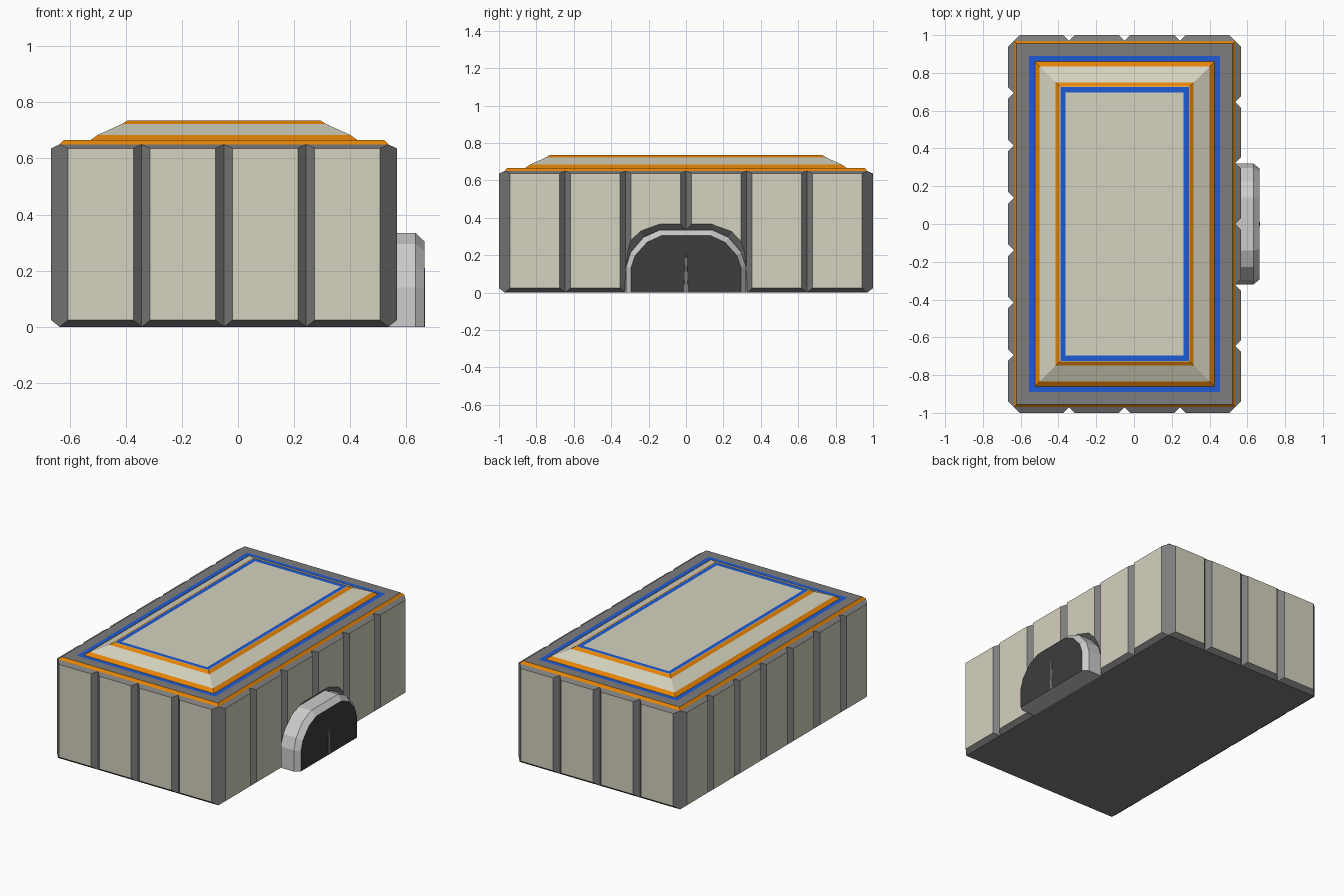
import bpy, bmesh
from mathutils import Vector

if "Cube" in bpy.data.objects:
    bpy.data.objects.remove(bpy.data.objects["Cube"])


# flat colours
def material(name, *rgb):
    m = bpy.data.materials.new(name)
    lin = [((c / 255 + 0.055) / 1.055) ** 2.4 if c > 10 else c / 255 / 12.92 for c in rgb]
    m.diffuse_color = (*lin, 1)
    m.use_nodes = True
    m.node_tree.nodes["Principled BSDF"].inputs["Base Color"].default_value = m.diffuse_color
    return m


MATS = [material("cream_panel", 213, 210, 191), material("mid_grey", 125, 125, 125),
        material("dark_grey", 61, 61, 61), material("light_grey", 204, 204, 204),
        material("orange_trim", 228, 132, 6), material("blue_stripe", 32, 92, 212)]
CREAM, GREY, DARK, LIGHT, ORANGE, BLUE = range(6)


def loft(name, rings, bands, start, end):
    """Closed solid through rings of points; bands, start and end are colours."""
    bm = bmesh.new()
    loops = [[bm.verts.new(p) for p in r] for r in rings]
    n = len(rings[0])
    for a, b, col in zip(loops, loops[1:], bands):
        for i in range(n):
            j = (i + 1) % n
            bm.faces.new((a[i], a[j], b[j], b[i])).material_index = col
    bm.faces.new(loops[0]).material_index = start
    bm.faces.new(loops[-1]).material_index = end
    bmesh.ops.recalc_face_normals(bm, faces=bm.faces[:])
    me = bpy.data.meshes.new(name)
    bm.to_mesh(me)
    bm.free()
    for m in MATS:
        me.materials.append(m)
    ob = bpy.data.objects.new(name, me)
    bpy.context.collection.objects.link(ob)
    return ob


CX, HX, DIFF, DEPTH, TOP = -0.05, 0.586, 0.384, 0.03, 0.65
HY = HX + DIFF


def rect(w, z):
    h = w + DIFF
    return [(CX - w, -h, z), (CX + w, -h, z), (CX + w, h, z), (CX - w, h, z)]


# body core with stepped roof: trim, deck, stripe, raised slope, stripe, top
loft("body_and_roof",
     [rect(HX, 0), rect(HX, TOP), rect(0.571, 0.666), rect(0.506, 0.666), rect(0.475, 0.666),
      rect(0.45, 0.684), rect(0.366, 0.722), rect(0.344, 0.735), rect(0.34, 0.735),
      rect(0.313, 0.735)],
     [GREY, ORANGE, GREY, BLUE, ORANGE, CREAM, ORANGE, CREAM, BLUE], GREY, CREAM)


# bevelled wall panels
def wall(side, count, origin, along, normal, half):
    made = []
    along, normal = Vector(along), Vector(normal)
    step = 2 * half / count
    for k in range(count):
        a, b = -half + k * step, -half + (k + 1) * step

        def ring(d, i, z0, z1):
            base = Vector(origin) + normal * d
            return [base + along * u + Vector((0, 0, z))
                    for u, z in ((a + i, z0), (b - i, z0), (b - i, z1), (a + i, z1))]
        made.append(loft(f"{side}_panel_{k + 1}",
                         [ring(0, 0, 0, TOP), ring(DEPTH, 0.03, 0.024, 0.636)],
                         [GREY], GREY, CREAM))
    return made


wall("front", 4, (CX, -HY, 0), (1, 0, 0), (0, -1, 0), HX)
wall("back", 4, (CX, HY, 0), (1, 0, 0), (0, 1, 0), HX)
wall("left", 7, (CX - HX, 0, 0), (0, 1, 0), (-1, 0, 0), HY)
right = wall("right", 6, (CX + HX, 0, 0), (0, 1, 0), (1, 0, 0), HY)


# arched entrance
def arch(x, half):
    return [(x, y, z) for y, z in half] + [(x, -y, z) for y, z in reversed(half)]


outer = [(0.32, 0), (0.32, 0.14), (0.296, 0.215), (0.228, 0.295), (0.14, 0.335)]
inner = [(0.294, 0), (0.294, 0.133), (0.272, 0.198), (0.208, 0.269), (0.132, 0.304)]
loft("arched_entrance", [arch(0.53, outer), arch(0.632, outer), arch(0.665, inner)],
     [LIGHT, LIGHT], DARK, DARK)
loft("door_seam", [arch(0.664, [(0.012, 0), (0.005, 0.21)]),
                   arch(0.667, [(0.011, 0), (0.003, 0.21)])], [GREY], GREY, GREY)

# sloped recess in the wall around the arch
low = [(0.33, -0.05)] + outer[1:]
hood = [(0.36, -0.05), (0.36, 0.17), (0.335, 0.258), (0.25, 0.338), (0.137, 0.378)]
cutter = loft("recess_cutter", [arch(0.535, low), arch(0.577, hood)], [GREY], GREY, GREY)
cutter.hide_render = True
for ob in right[1:5]:
    mod = ob.modifiers.new("recess", 'BOOLEAN')
    mod.operation, mod.object, mod.solver = 'DIFFERENCE', cutter, 'EXACT'
    bpy.context.view_layer.objects.active = ob
    bpy.ops.object.modifier_apply(modifier=mod.name)
bpy.data.objects.remove(cutter)
